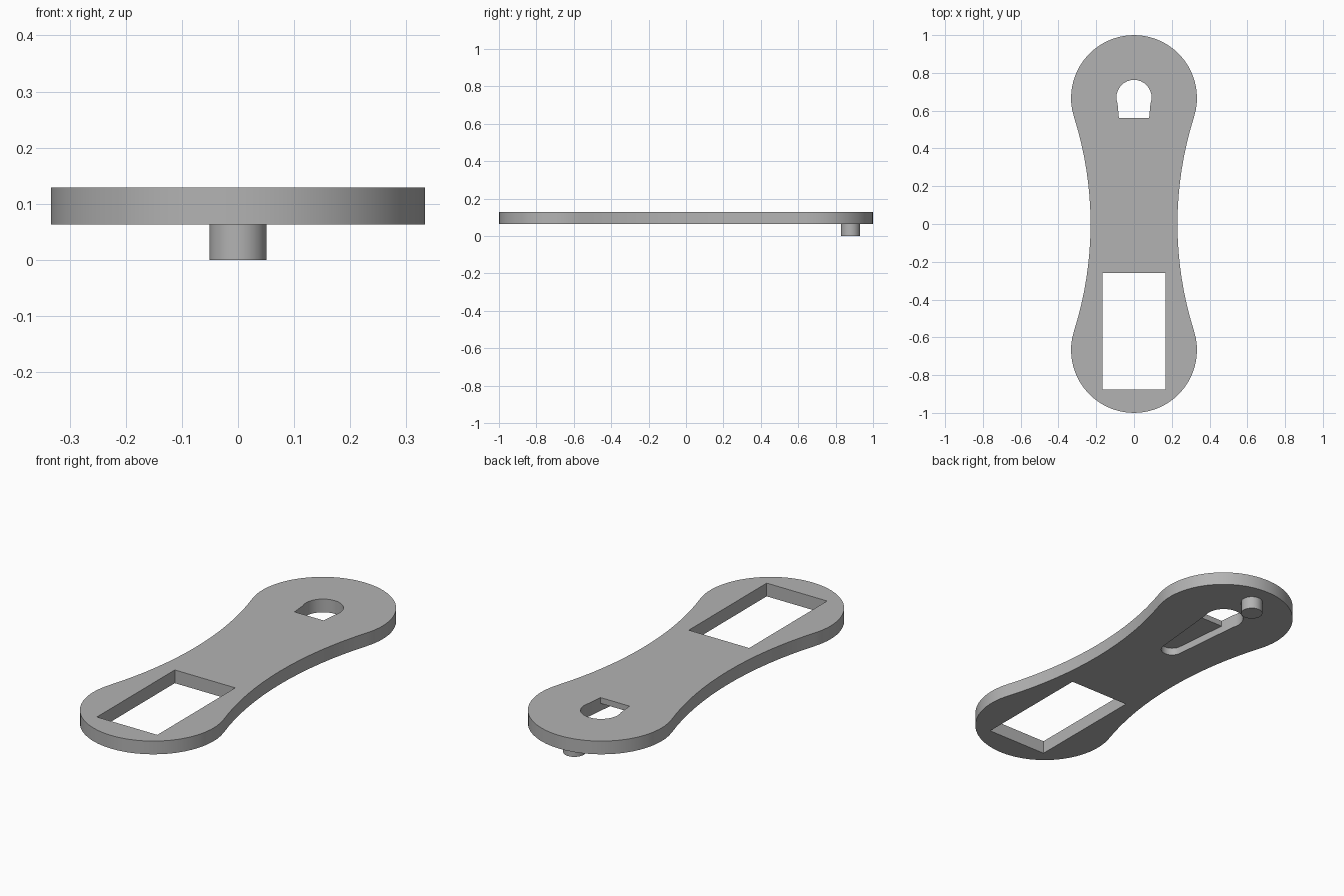
import bpy, bmesh, math
from math import pi, sin, cos

if "Cube" in bpy.data.objects:
    bpy.data.objects.remove(bpy.data.objects["Cube"], do_unlink=True)

BOTTOM, TOP = 0.063, 0.129
FLOOR = 0.1  # ceiling of the blind slot on the underside

grey = bpy.data.materials.new("plain grey")
grey.use_nodes = True
grey.diffuse_color = (0.45, 0.45, 0.45, 1)
grey.node_tree.nodes["Principled BSDF"].inputs["Base Color"].default_value = (0.45, 0.45, 0.45, 1)


def arc(cx, cy, r, a0, a1, n):
    return [(cx + r * cos(a0 + (a1 - a0) * i / n), cy + r * sin(a0 + (a1 - a0) * i / n))
            for i in range(n + 1)]


def prism(name, outline, z0, z1):
    """Extrude a closed counter-clockwise outline from z0 to z1."""
    bm = bmesh.new()
    face = bm.faces.new([bm.verts.new((x, y, z0)) for x, y in outline])
    top = bmesh.ops.extrude_face_region(bm, geom=[face])["geom"]
    bmesh.ops.translate(bm, vec=(0, 0, z1 - z0),
                        verts=[v for v in top if isinstance(v, bmesh.types.BMVert)])
    bmesh.ops.recalc_face_normals(bm, faces=bm.faces)
    mesh = bpy.data.meshes.new(name)
    bm.to_mesh(mesh)
    bm.free()
    mesh.materials.append(grey)
    obj = bpy.data.objects.new(name, mesh)
    bpy.context.collection.objects.link(obj)
    return obj


def activate(obj):
    bpy.ops.object.select_all(action="DESELECT")
    obj.select_set(True)
    bpy.context.view_layer.objects.active = obj


def cut(obj, cutter):
    activate(obj)
    mod = obj.modifiers.new("cut", "BOOLEAN")
    mod.operation, mod.solver, mod.object = "DIFFERENCE", "EXACT", cutter
    bpy.ops.object.modifier_apply(modifier=mod.name)
    bpy.data.objects.remove(cutter, do_unlink=True)


# Plate outline: two round ends joined by tangent concave arcs
end_r, waist = 1 / 3, 0.23
end_y = 1 - end_r
side_r = (waist ** 2 + end_y ** 2 - end_r ** 2) / (2 * (end_r - waist))
side_x = waist + side_r
t = math.atan2(end_y, side_x)
outline = arc(0, end_y, end_r, -t, pi + t, 32)
outline += arc(-side_x, 0, side_r, t, -t, 16)[1:-1]
outline += arc(0, -end_y, end_r, pi - t, 2 * pi + t, 32)
outline += arc(side_x, 0, side_r, pi + t, pi - t, 16)[1:-1]
plate = prism("plate", outline, BOTTOM, TOP)

# Rectangular window
cut(plate, prism("window_cutter", [(-0.167, -0.875), (0.167, -0.875), (0.167, -0.26), (-0.167, -0.26)], 0, 0.2))

# Keyhole: round hole, short through slot, then a tapered blind slot below
hole_y, slot_end, slot_r = 0.67, 0.285, 0.053
cut(plate, prism("hole_cutter", arc(0, hole_y, 0.093, 0, 2 * pi, 32)[:-1], 0, 0.2))
cut(plate, prism("through_slot_cutter", [(-0.08, 0.56), (0.08, 0.56), (0.09, hole_y), (-0.09, hole_y)], 0, 0.2))
blind = [(0.09, hole_y), (-0.09, hole_y)] + arc(0, slot_end, slot_r, pi, 2 * pi, 14)
cut(plate, prism("blind_slot_cutter", blind, 0, FLOOR))

# Peg under the far end
peg = prism("peg", arc(0, 0.88, 0.051, 0, 2 * pi, 32)[:-1], 0, BOTTOM + 0.002)

for obj in (plate, peg):
    activate(obj)
    bpy.ops.object.shade_smooth_by_angle(angle=math.radians(30))
